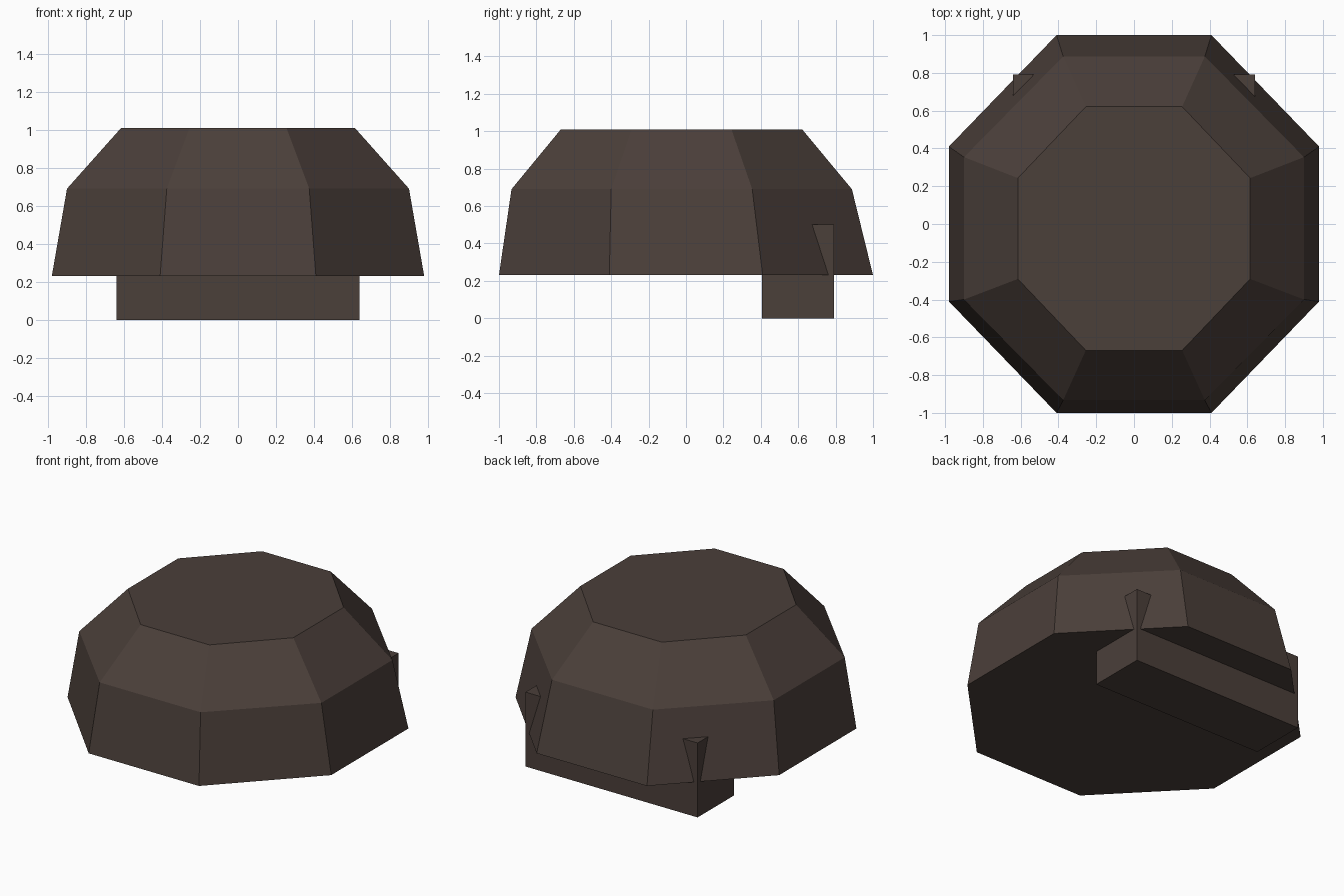
import bpy, bmesh

cube = bpy.data.objects.get("Cube")
if cube:
    bpy.data.objects.remove(cube, do_unlink=True)

# Single dark brown colour
brown = bpy.data.materials.new("dark_brown")
brown.use_nodes = True
colour = (0.070, 0.050, 0.042, 1)
brown.diffuse_color = colour
brown.node_tree.nodes["Principled BSDF"].inputs["Base Color"].default_value = colour


def add_object(name, bm):
    bmesh.ops.recalc_face_normals(bm, faces=bm.faces)
    mesh = bpy.data.meshes.new(name)
    bm.to_mesh(mesh)
    bm.free()
    mesh.materials.append(brown)
    obj = bpy.data.objects.new(name, mesh)
    bpy.context.collection.objects.link(obj)
    return obj


def octagon(bm, z, half_x, half_y, corner_x, corner_y, shift):
    quarter = [(half_x, corner_y), (corner_x, half_y)]
    half = quarter + [(-x, y) for x, y in reversed(quarter)]
    points = half + [(-x, -y) for x, y in half]
    return [bm.verts.new((x, y + shift, z)) for x, y in points]


# Eight-sided dome: flared rim, shoulder and flat top
bm = bmesh.new()
rings = [
    octagon(bm, 0.23, 0.98, 1.00, 0.41, 0.41, 0.0),
    octagon(bm, 0.69, 0.90, 0.91, 0.375, 0.377, -0.023),
    octagon(bm, 1.01, 0.615, 0.645, 0.255, 0.267, -0.024),
]
for low, high in zip(rings, rings[1:]):
    for i in range(8):
        j = (i + 1) % 8
        bm.faces.new((low[i], low[j], high[j], high[i]))
bm.faces.new(rings[0])
bm.faces.new(rings[-1])
add_object("dome", bm)

# Block under the back, its rear corners poking through the dome
bm = bmesh.new()
bmesh.ops.create_cube(bm, size=1)
bmesh.ops.scale(bm, vec=(1.28, 0.385, 0.50), verts=bm.verts)
bmesh.ops.translate(bm, vec=(0, 0.598, 0.25), verts=bm.verts)
add_object("rear_block", bm)
